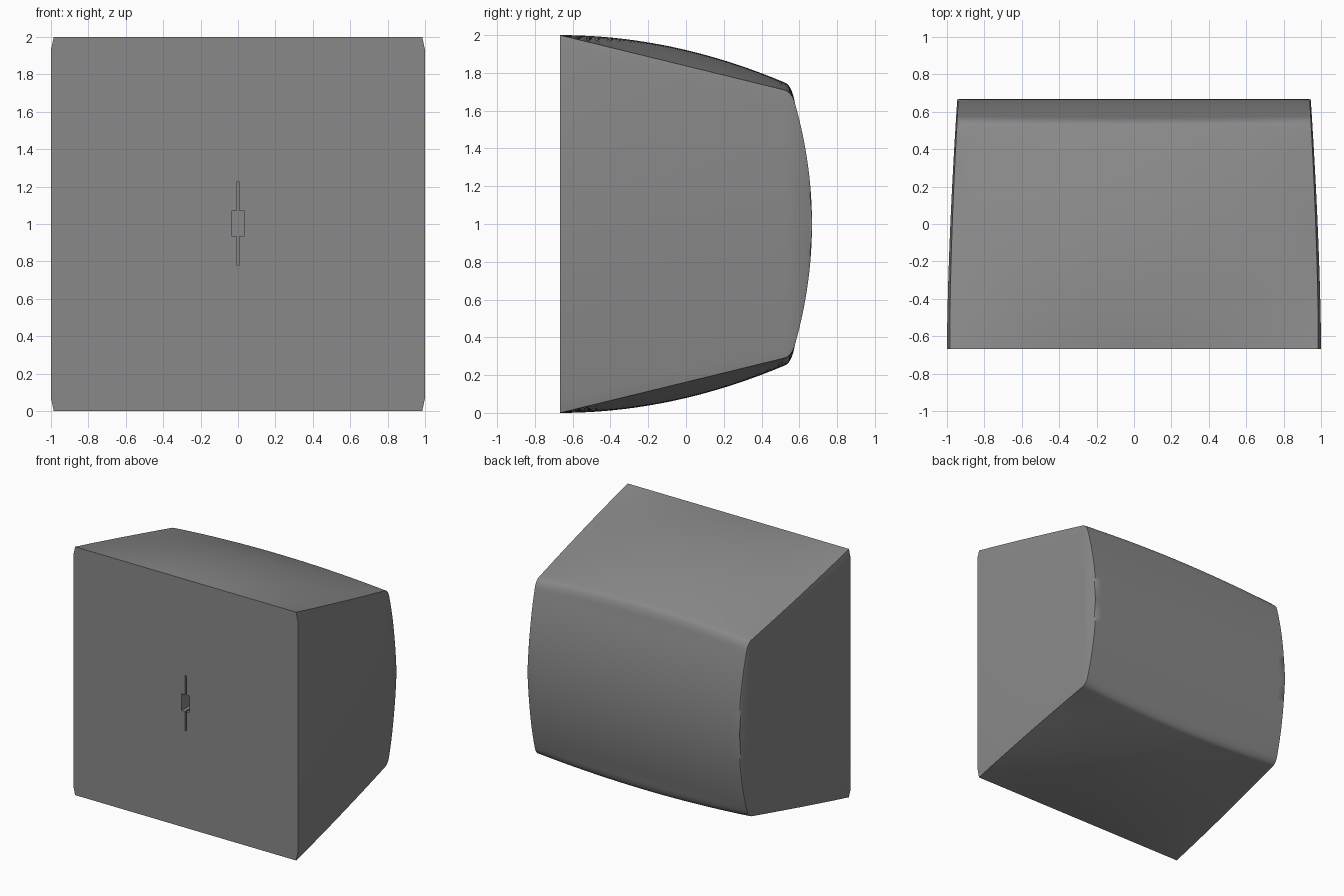
import bpy, bmesh

if "Cube" in bpy.data.objects:
    bpy.data.objects.remove(bpy.data.objects["Cube"], do_unlink=True)

FRONT, BACK, RIM = -0.667, 0.667, 0.52
COLS = 32


def material(name, colour):
    mat = bpy.data.materials.new(name)
    mat.use_nodes = True
    mat.diffuse_color = colour
    mat.node_tree.nodes["Principled BSDF"].inputs["Base Color"].default_value = colour
    return mat


def back_y(h):
    return BACK - 0.102 * (h / 0.68) ** 2


def half_profile(s):
    """(y, height above the middle) from the front edge to the back centre."""
    crown = 1 - s * s

    def slope(t):
        return 1 - (0.25 * t * t * crown + 0.29 * t * (1 - crown))

    pts = [(FRONT + (RIM - FRONT) * i / 20, slope(i / 20)) for i in range(20)]
    # rounded rim
    a, b, c = (RIM, slope(1)), (0.56, slope(1) - 0.012), (back_y(0.64), 0.64)
    for i in range(9):
        t = i / 8
        pts.append(tuple((1 - t) ** 2 * a[k] + 2 * t * (1 - t) * b[k] + t * t * c[k]
                         for k in (0, 1)))
    # domed back
    for i in range(1, 13):
        h = 0.64 * (1 - i / 12)
        pts.append((back_y(h), h))
    return pts


def half_width(y):
    return 1 - 0.055 * ((y - FRONT) / (BACK - FRONT)) ** 1.6


def make_body(mat):
    bm = bmesh.new()
    columns = []
    for i in range(COLS + 1):
        s = 2 * i / COLS - 1
        half = half_profile(s)
        full = half + [(y, -h) for y, h in reversed(half[:-1])]
        col = []
        for y, h in full:
            inset = 0.015 - 0.009 * (y - FRONT) / (BACK - FRONT)
            col.append(bm.verts.new((s * (half_width(y) - inset), y, 1 + h)))
        columns.append(col)
    n = len(columns[0])

    # sloping top, back and underside
    for a, b in zip(columns, columns[1:]):
        for j in range(n - 1):
            bm.faces.new((a[j], b[j], b[j + 1], a[j + 1]))

    # side walls with a soft shoulder along the edges
    shoulders = []
    mid = n // 2
    for col, sign in ((columns[0], -1), (columns[-1], 1)):
        inner = []
        for v in col:
            h = v.co.z - 1
            drop = min(0.07, abs(h) * 0.5) * (1 if h > 0 else -1)
            inner.append(v if abs(h) < 1e-6 else
                         bm.verts.new((sign * half_width(v.co.y), v.co.y, v.co.z - drop)))
        shoulders.append(inner)
        for j in range(n - 1):
            ring = dict.fromkeys((col[j], col[j + 1], inner[j + 1], inner[j]))
            bm.faces.new(list(ring))
        for j in range(mid):
            ring = dict.fromkeys((inner[j], inner[j + 1], inner[n - 2 - j], inner[n - 1 - j]))
            bm.faces.new(list(ring))

    # flat front
    left, right = shoulders
    bm.faces.new([c[0] for c in columns] + [right[0], right[-1]]
                 + [c[-1] for c in reversed(columns)] + [left[-1], left[0]])
    bmesh.ops.recalc_face_normals(bm, faces=bm.faces)
    mesh = bpy.data.meshes.new("body")
    bm.to_mesh(mesh)
    bm.free()
    mesh.materials.append(mat)
    obj = bpy.data.objects.new("body", mesh)
    bpy.context.collection.objects.link(obj)
    return obj


def cutter(name, width, height, depth, mat):
    bpy.ops.mesh.primitive_cube_add(size=1, location=(0, FRONT, 1.003))
    obj = bpy.context.object
    obj.name = name
    obj.scale = (width, depth * 2, height)
    obj.data.materials.append(mat)
    obj.hide_render = True
    obj.hide_set(True)
    return obj


grey = material("mid grey", (0.25, 0.25, 0.25, 1))
body = make_body(grey)

# mounting socket: a narrow slot crossed by a wider block
for part in (cutter("slot_cutter", 0.014, 0.445, 0.4, grey),
             cutter("socket_cutter", 0.07, 0.135, 0.4, grey)):
    cut = body.modifiers.new(part.name, "BOOLEAN")
    cut.operation = "DIFFERENCE"
    cut.solver = "EXACT"
    cut.object = part

bpy.ops.object.select_all(action="DESELECT")
bpy.context.view_layer.objects.active = body
body.select_set(True)
for mod in list(body.modifiers):
    bpy.ops.object.modifier_apply(modifier=mod.name)
for name in ("slot_cutter", "socket_cutter"):
    bpy.data.objects.remove(bpy.data.objects[name], do_unlink=True)
bpy.ops.object.shade_smooth_by_angle(angle=0.6)
